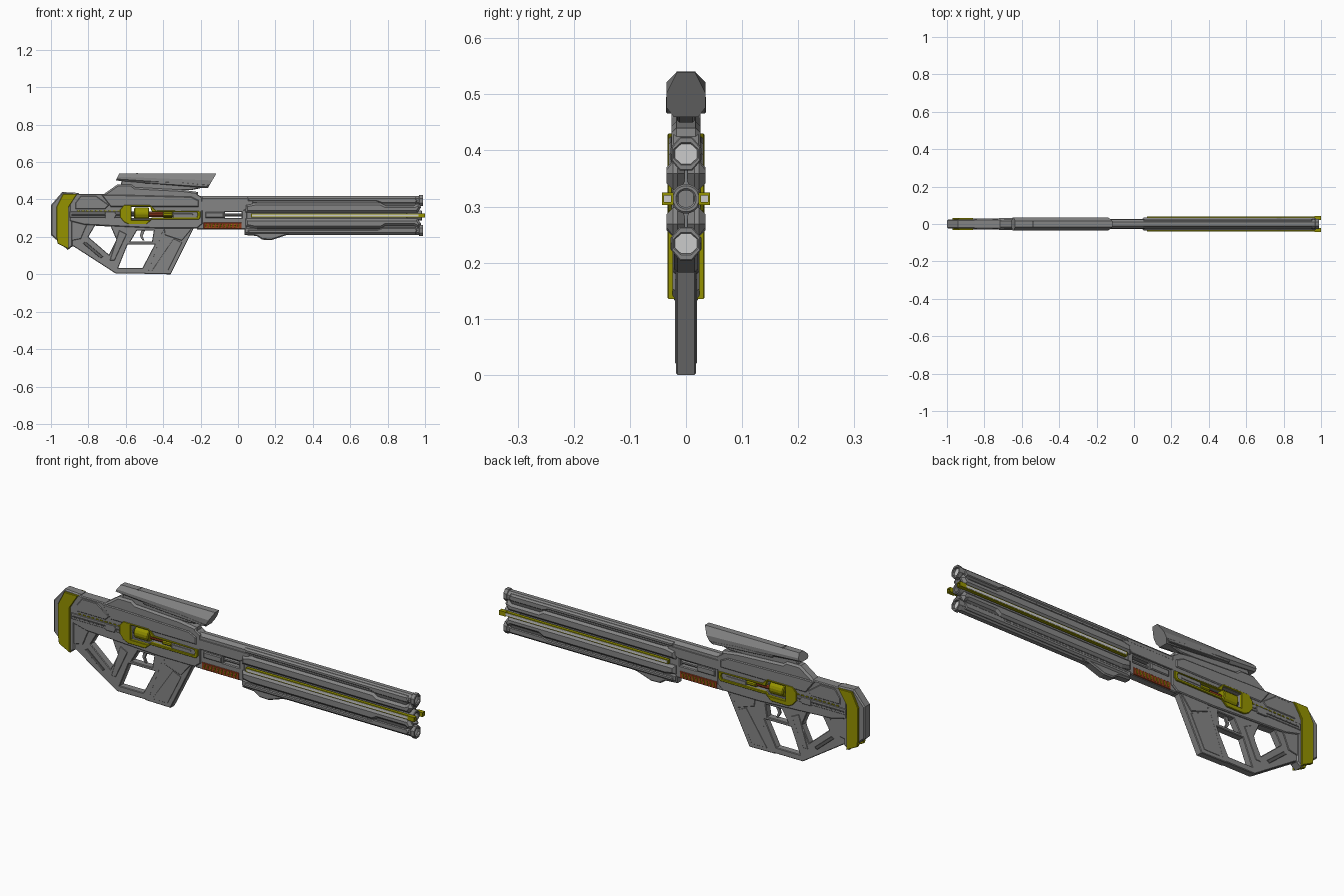
import bpy, bmesh, math
from mathutils import Matrix

def material(name, rgb):
    m = bpy.data.materials.new(name)
    m.diffuse_color = (*rgb, 1)
    return m

GREY = material("gunmetal", (0.235, 0.235, 0.235))
YELLOW = material("yellow_paint", (0.30, 0.29, 0.0))
RED = material("red_paint", (0.30, 0.045, 0.012))
DARK = material("dark_metal", (0.11, 0.11, 0.11))
LIGHT = material("light_metal", (0.58, 0.58, 0.55))
SIDE = Matrix(((1, 0, 0, 0), (0, 0, -1, 0), (0, 1, 0, 0), (0, 0, 0, 1)))  # profile in xz
ALONG = Matrix(((0, 0, 1, 0), (1, 0, 0, 0), (0, 1, 0, 0), (0, 0, 0, 1)))  # profile in yz

def solid(name, loops, a, b, frame, bev=0.0, mat=None, mirror=False):
    """Extrude a closed outline (with holes) from a to b, with chamfered rims."""
    cu = bpy.data.curves.new(name, 'CURVE')
    cu.dimensions, cu.fill_mode = '2D', 'BOTH'
    cu.extrude, cu.bevel_depth, cu.offset = (b - a) / 2 - bev, bev, -bev
    cu.bevel_resolution = 0
    for pts in loops:
        s = cu.splines.new('POLY')
        s.points.add(len(pts) - 1)
        for p, (u, v) in zip(s.points, pts):
            p.co = (u, v, 0, 1)
        s.use_cyclic_u = True
    tmp = bpy.data.objects.new(name + "_outline", cu)
    bpy.context.collection.objects.link(tmp)
    dg = bpy.context.evaluated_depsgraph_get()
    me = bpy.data.meshes.new_from_object(tmp.evaluated_get(dg))
    bpy.data.objects.remove(tmp)
    mid = (a + b) / 2
    me.transform(Matrix.Translation((mid, 0, 0) if frame is ALONG else (0, mid, 0)) @ frame)
    bm = bmesh.new()
    bm.from_mesh(me)
    bmesh.ops.remove_doubles(bm, verts=bm.verts, dist=1e-5)
    bmesh.ops.recalc_face_normals(bm, faces=bm.faces)
    for f in bm.faces:
        f.smooth = False
        f.material_index = 0
    bm.to_mesh(me)
    bm.free()
    me.materials.clear()
    me.materials.append(mat or GREY)
    ob = bpy.data.objects.new(name, me)
    bpy.context.collection.objects.link(ob)
    if mirror:
        md = ob.modifiers.new("other_side", 'MIRROR')
        md.use_axis = (False, True, False)
        md.use_mirror_merge = False
    return ob

def slab(name, pts, half, holes=(), bev=0.004, mat=None):
    return solid(name, [pts, *holes], -half, half, SIDE, bev, mat)

def panel(name, pts, y0, y1, holes=(), bev=0.002, mat=None):
    return solid(name, [pts, *holes], y0, y1, SIDE, bev, mat, True)

def bar(name, x0, x1, loops, bev=0.0, mat=None, mirror=False):
    return solid(name, loops, x0, x1, ALONG, bev, mat, mirror)

def rect(u0, u1, v0, v1):
    return [(u0, v0), (u1, v0), (u1, v1), (u0, v1)]

def ring(cz, ry, rz, n=8):
    k = math.cos(math.pi / n)
    return [(ry / k * math.cos(math.tau * (i + .5) / n),
             cz + rz / k * math.sin(math.tau * (i + .5) / n)) for i in range(n)]

# Butt pad with coloured cheek plates
slab("butt_pad", [(-1, .21), (-.91, .13), (-.885, .15), (-.885, .39), (-.85, .435), (-.94, .44), (-1, .37)], .024, bev=.006)
panel("butt_cheek", [(-.97, .20), (-.965, .165), (-.905, .135), (-.905, .36), (-.86, .43), (-.935, .43), (-.97, .36)],
      .015, .033, bev=.002, mat=YELLOW)

# Skeleton stock with grip, trigger guard and openings
slab("stock_frame", [(-.91, .15), (-.88, .15), (-.655, .005), (-.48, .005), (-.40, .23), (-.30, .30), (-.91, .30)], .018,
     holes=[[(-.80, .20), (-.765, .26), (-.68, .255), (-.65, .185), (-.69, .105)],
            [(-.64, .035), (-.51, .035), (-.445, .16), (-.59, .16)],
            [(-.575, .175), (-.46, .175), (-.45, .235), (-.54, .235)]], bev=.003)
panel("stock_strut_groove", [(-.83, .165), (-.815, .175), (-.72, .095), (-.735, .085)], .012, .0195, mat=DARK)
panel("stock_plate", [(-.89, .18), (-.84, .19), (-.815, .25), (-.79, .29), (-.89, .29)], .012, .022)
panel("grip_panel", [(-.685, .075), (-.66, .075), (-.595, .215), (-.635, .235)], .012, .020)
slab("trigger", [(-.515, .24), (-.495, .24), (-.51, .205), (-.50, .18), (-.51, .18), (-.525, .205)], .005, bev=.001)

# Magazine in front of the grip
slab("magazine", [(-.50, .002), (-.36, .0), (-.235, .25), (-.25, .28), (-.40, .25)], .0178, bev=.003)
panel("magazine_panel", [(-.46, .02), (-.375, .02), (-.30, .17), (-.345, .19)], .012, .0192, bev=.001)
panel("magazine_collar", [(-.39, .21), (-.30, .18), (-.25, .24), (-.25, .275), (-.40, .275)], .012, .021)

# Receiver with see-through chamber and slot
slab("receiver", [(-.90, .285), (-.82, .265), (-.42, .245), (-.22, .245), (-.19, .27), (-.19, .41), (-.22, .43), (-.86, .43), (-.90, .40)],
     .026, holes=[[(-.57, .29), (-.47, .29), (-.46, .305), (-.35, .305), (-.35, .335), (-.46, .335), (-.47, .362), (-.57, .362)]])
panel("receiver_cheek", [(-.68, .36), (-.21, .36), (-.21, .395), (-.25, .415), (-.64, .425), (-.73, .425)], .02, .031, bev=.004)
panel("stock_cheek", [(-.87, .35), (-.71, .35), (-.69, .37), (-.76, .42), (-.84, .42), (-.87, .38)], .02, .029, bev=.003)
panel("rear_rail", rect(-.90, -.63, .305, .335), .02, .029)
panel("rear_rail_groove", rect(-.89, -.63, .315, .322), .02, .0305, bev=.001, mat=DARK)
for i in range(10):
    x = -.86 + i * .024
    panel("rail_tooth", rect(x, x + .014, .336, .342), .02, .0285, bev=.001, mat=YELLOW)
panel("rail_catch", [(-.71, .30), (-.66, .30), (-.65, .32), (-.66, .335), (-.71, .335)], .02, .032)

# Coloured chamber frame, drum and firing rod
frame_hole = [(-.57, .29), (-.47, .29), (-.46, .305), (-.22, .305), (-.215, .32), (-.22, .334), (-.46, .334), (-.47, .362), (-.57, .362)]
panel("chamber_frame", [(-.63, .305), (-.61, .28), (-.585, .268), (-.49, .268), (-.46, .293), (-.21, .293), (-.20, .305), (-.20, .337),
      (-.44, .342), (-.47, .37), (-.61, .37), (-.63, .345)], .018, .033, [frame_hole], mat=YELLOW)
bar("chamber_drum", -.555, -.475, [ring(.325, .031, .031, 16)], .004, YELLOW)
bar("drum_axle", -.60, -.44, [ring(.322, .012, .012, 10)], mat=DARK)
bar("firing_rod", -.475, -.40, [ring(.32, .015, .012, 10)], mat=RED)
bar("rod_collar", -.40, -.35, [ring(.32, .028, .015, 10)], .003, YELLOW)
bar("rod_tip", -.35, -.24, [ring(.32, .028, .009, 10)], .003, GREY)

# Raised top cover and sight
slab("top_cover", [(-.73, .42), (-.645, .48), (-.57, .48), (-.55, .465), (-.30, .452), (-.215, .44), (-.21, .41), (-.70, .41)], .026, bev=.009)
slab("sight_mount", [(-.63, .47), (-.46, .45), (-.25, .45), (-.18, .465), (-.22, .49), (-.62, .505)], .016)
sight = bar("sight", -.655, -.115, [[(-.022, .46), (.022, .46), (.035, .477), (.035, .502), (.016, .54), (-.016, .54), (-.035, .502), (-.035, .477)]])
for v in sight.data.vertices:  # slanted ends and rising underside
    t = (.54 - v.co.z) / .085
    if v.co.x > -.4:
        v.co.x -= .05 * t
    else:
        v.co.x += .02 * (1 - t)
        v.co.z = .54 - (.54 - v.co.z) * .48
panel("sight_side_rail", [(-.50, .487), (-.17, .466), (-.155, .477), (-.30, .492), (-.50, .497)], .02, .0355)
slab("sight_band", [(-.56, .52), (-.55, .52), (-.535, .541), (-.545, .541)], .017, bev=.001, mat=DARK)

# Bridge between receiver and barrels, with slotted window
slab("bridge", [(-.22, .24), (.05, .24), (.05, .40), (-.22, .40)], .019,
     holes=[rect(-.07, .02, .302, .332)])
bar("bridge_rod", -.10, .04, [ring(.317, .009, .009)])
panel("bridge_bolt", rect(-.175, -.075, .302, .332), .015, .025, bev=.004)
panel("bridge_upper_plate", [(-.20, .34), (.03, .34), (.08, .375), (.08, .39), (-.20, .39)], .015, .026)
panel("vent_backing", rect(-.185, .02, .242, .277), .012, .022, mat=RED)
for i in range(10):
    x = -.175 + i * .019
    panel("vent_rib", [(x, .25), (x + .006, .25), (x + .011, .27), (x + .005, .27)], .018, .0245, bev=.001, mat=YELLOW)

# Three barrels: top, bottom and middle
for label, z, x0 in (("upper", .394, -.22), ("lower", .234, .04)):
    bar(label + "_barrel", x0, .975, [ring(z, .024, .025)])
    bar(label + "_muzzle", .968, .99, [ring(z, .026, .03), ring(z, .020, .018)], .002)
    bar(label + "_muzzle_plug", .96, .978, [ring(z, .022, .02)], mat=LIGHT)
bar("middle_barrel", .90, .985, [ring(.314, .026, .026, 16), ring(.314, .015, .015, 16)], .003)
bar("middle_bore", .90, .95, [ring(.314, .02, .02, 16)], mat=DARK)
slab("barrel_core", rect(.04, .955, .235, .39), .017)

# Faceted shrouds, mirrored above and below the side rails
for label, s in (("upper", 1), ("lower", -1)):
    shroud = [(.04, .016), (.96, .016), (.98, .045), (.965, .066), (.94, .054), (.79, .054), (.765, .068), (.09, .068), (.04, .058)]
    panel(label + "_shroud", [(x, .314 + s * d) for x, d in shroud], .003, .035, bev=.012)
    groove = [(.10, .062), (.76, .062), (.79, .048), (.95, .048), (.95, .072), (.10, .072)]
    panel(label + "_shroud_gap", [(x, .314 + s * d) for x, d in groove], .005, .0245, mat=DARK)
    cap = [(.05, .073), (.74, .073), (.77, .062), (.95, .062), (.965, .078), (.95, .098), (.05, .098)]
    panel(label + "_barrel_side", [(x, .314 + s * d) for x, d in cap], .005, .028, bev=.008)

# Side rails: light insert in a coloured square tube
bar("side_rail", .07, .97, [rect(.024, .039, .304, .324)], mat=YELLOW, mirror=True)
bar("side_rail_insert", .075, .965, [rect(.026, .0405, .308, .320)], mat=LIGHT, mirror=True)
bar("side_rail_tip", .965, 1.0, [rect(.022, .043, .303, .325), rect(.027, .039, .308, .320)], mat=YELLOW, mirror=True)
bar("side_rail_tip_plug", .965, .985, [rect(.025, .041, .306, .322)], mat=LIGHT, mirror=True)

# Lower front hand stop
slab("hand_stop", [(.035, .21), (.10, .205), (.13, .185), (.18, .183), (.26, .21), (.38, .22), (.36, .25), (.035, .25)], .021, bev=.006)
